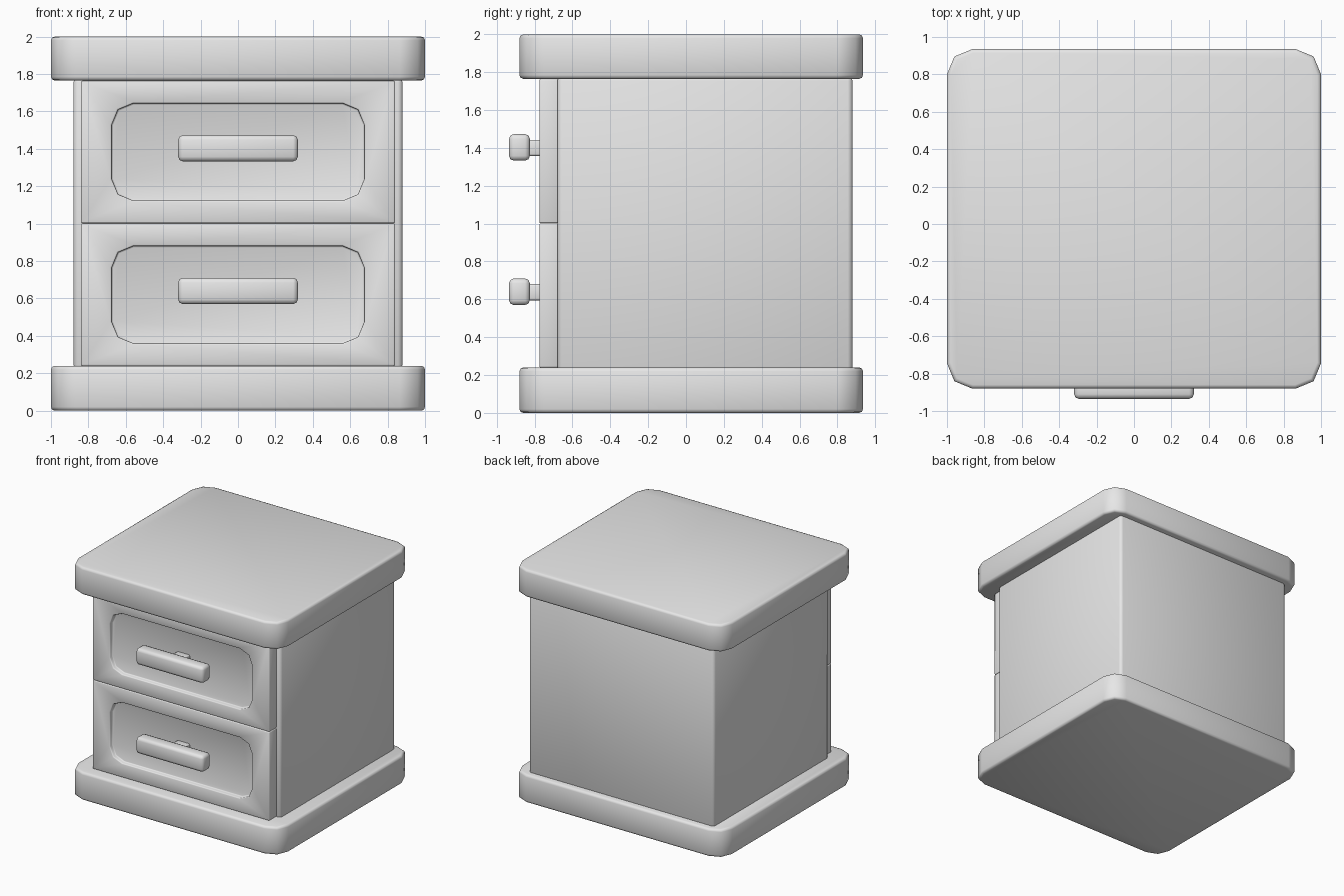
import bpy, bmesh
from mathutils import Vector

cube = bpy.data.objects.get("Cube")
if cube:
    bpy.data.objects.remove(cube, do_unlink=True)

grey = bpy.data.materials.new("light grey")
grey.use_nodes = True
grey.diffuse_color = (0.8, 0.8, 0.8, 1)
grey.node_tree.nodes["Principled BSDF"].inputs["Base Color"].default_value = (0.8, 0.8, 0.8, 1)


def box(name, low, high, axis=2, radius=0):
    """Box between two corners; edges along the axis can be rounded."""
    low, high = Vector(low), Vector(high)
    bm = bmesh.new()
    bmesh.ops.create_cube(bm, size=1)
    for v in bm.verts:
        v.co = (low + high) / 2 + v.co * (high - low)
    if radius:
        edges = [e for e in bm.edges
                 if abs((e.verts[0].co - e.verts[1].co).normalized()[axis]) > 0.9]
        bmesh.ops.bevel(bm, geom=edges, offset=radius, segments=2,
                        profile=0.5, affect='EDGES')
    bmesh.ops.recalc_face_normals(bm, faces=bm.faces[:])
    mesh = bpy.data.meshes.new(name)
    bm.to_mesh(mesh)
    bm.free()
    mesh.materials.append(grey)
    obj = bpy.data.objects.new(name, mesh)
    bpy.context.collection.objects.link(obj)
    return obj


def finish(obj, width, cutter=None):
    """Cut a recess if asked, soften the edges and shade smooth."""
    bpy.ops.object.select_all(action='DESELECT')
    obj.select_set(True)
    bpy.context.view_layer.objects.active = obj
    if cutter:
        cut = obj.modifiers.new("recess", 'BOOLEAN')
        cut.operation = 'DIFFERENCE'
        cut.solver = 'EXACT'
        cut.object = cutter
        bpy.ops.object.modifier_apply(modifier=cut.name)
        bpy.data.objects.remove(cutter, do_unlink=True)
    bevel = obj.modifiers.new("soft edges", 'BEVEL')
    bevel.width = width
    bevel.segments = 2
    bevel.limit_method = 'ANGLE'
    bevel.angle_limit = 0.9
    bpy.ops.object.modifier_apply(modifier=bevel.name)
    bpy.ops.object.shade_smooth_by_angle(angle=0.87)


# Base and top slabs
for name, z0, z1 in (("base_slab", 0, 0.24), ("top_slab", 1.765, 2)):
    finish(box(name, (-1, -0.88, z0), (1, 0.935, z1), 2, 0.135), 0.02)

# Cabinet body
finish(box("cabinet_body", (-0.88, -0.68, 0.22), (0.88, 0.88, 1.78)), 0.025)

# Drawers with recessed panels and bar handles
for name, z in (("lower", 0.62), ("upper", 1.383)):
    front = box(name + "_drawer_front", (-0.84, -0.775, z - 0.381), (0.84, -0.67, z + 0.381))
    recess = box(name + "_recess_cutter", (-0.675, -0.9, z - 0.26),
                 (0.675, -0.74, z + 0.26), 1, 0.115)
    finish(front, 0.008, recess)
    finish(box(name + "_handle_post", (-0.06, -0.84, z - 0.025), (0.06, -0.72, z + 0.06)), 0.01)
    finish(box(name + "_handle_bar", (-0.32, -0.935, z - 0.05), (0.32, -0.825, z + 0.09)), 0.025)
